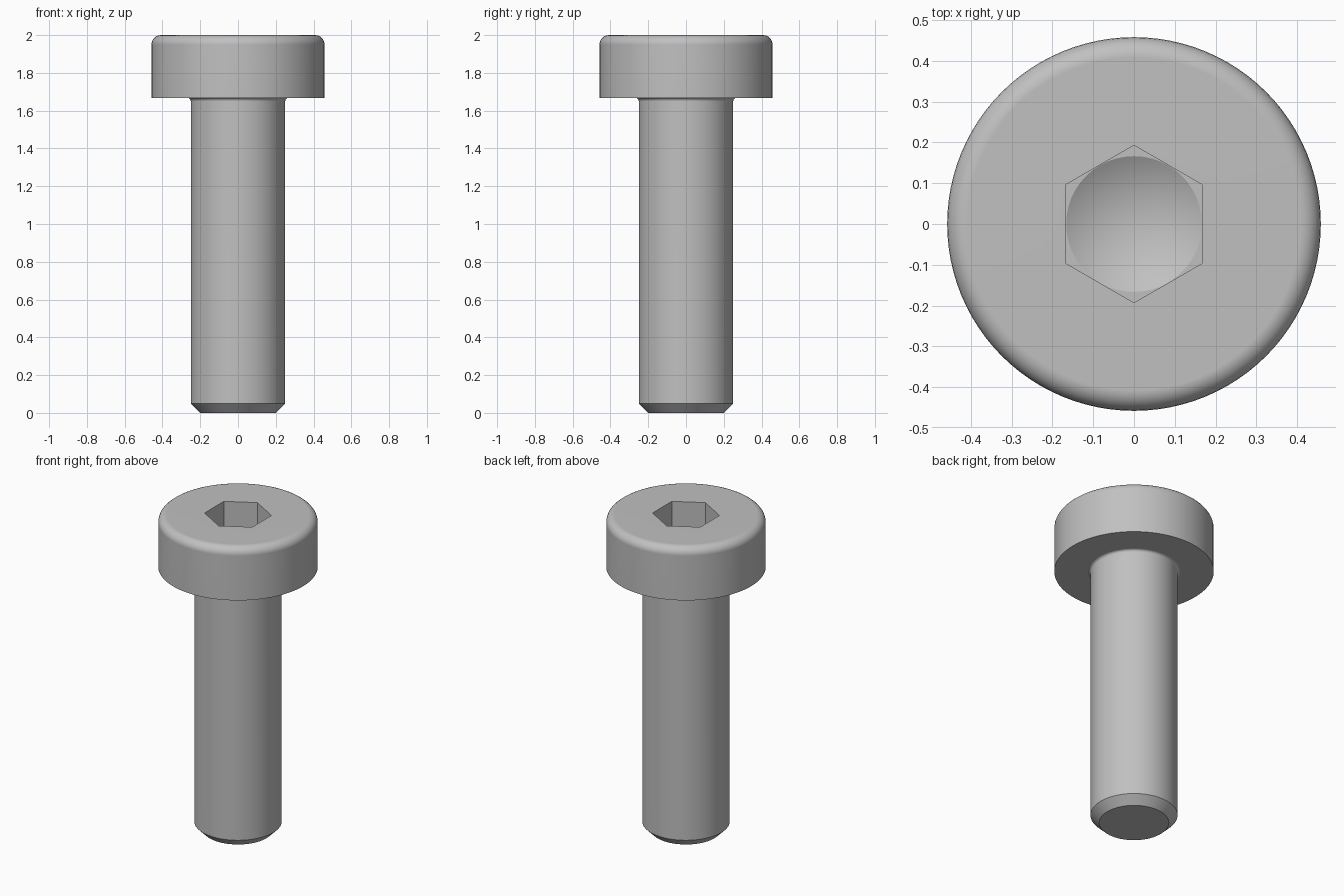
import bpy
import bmesh
from math import cos, sin, pi, radians

if "Cube" in bpy.data.objects:
    bpy.data.objects.remove(bpy.data.objects["Cube"], do_unlink=True)

SEGMENTS = 96                      # divisible by 12, so socket corners land on vertices
SHANK_R, HEAD_R, TIP_R = 0.25, 0.458, 0.2
HEAD_BASE, TOP = 1.667, 2.0
CHAMFER, NECK_FILLET, RIM_FILLET = 0.05, 0.017, 0.05
SOCKET_A, SOCKET_FLOOR = 0.167, 1.75   # half width across flats, floor height


def steel_material():
    mat = bpy.data.materials.new("steel_grey")
    colour = (0.53, 0.53, 0.53, 1.0)
    mat.use_nodes = True
    mat.diffuse_color = colour
    mat.node_tree.nodes["Principled BSDF"].inputs["Base Color"].default_value = colour
    return mat


def arc(cx, cz, radius, start, end, steps=6):
    """Profile points (radius, height, round) along a fillet."""
    angles = [radians(start + (end - start) * i / steps) for i in range(steps + 1)]
    return [(cx + radius * cos(a), cz + radius * sin(a), False) for a in angles]


def hex_factor(angle):
    """Distance to a unit hexagon's side, with corners on the y axis."""
    return 1 / cos((angle + pi / 6) % (pi / 3) - pi / 6)


def ring(bm, r, z, is_hex):
    verts = []
    for i in range(SEGMENTS):
        a = 2 * pi * i / SEGMENTS
        d = r * hex_factor(a) if is_hex else r
        verts.append(bm.verts.new((d * cos(a), d * sin(a), z)))
    return verts


# Shank with chamfered tip and a small fillet under the head
profile = [(TIP_R, 0, False), (SHANK_R, CHAMFER, False)]
profile += arc(SHANK_R + NECK_FILLET, HEAD_BASE - NECK_FILLET, NECK_FILLET, 180, 90, 4)

# Cylindrical head with rounded upper rim
profile += [(HEAD_R, HEAD_BASE, False)]
profile += arc(HEAD_R - RIM_FILLET, TOP - RIM_FILLET, RIM_FILLET, 0, 90)

# Hexagonal socket, its floor corners, and the drilled cone
profile += [(SOCKET_A, TOP, True), (SOCKET_A, SOCKET_FLOOR, True),
            (SOCKET_A * 0.995, SOCKET_FLOOR, False)]
cone_tip = SOCKET_FLOOR - SOCKET_A * 0.577

bm = bmesh.new()
rings = [ring(bm, *point) for point in profile]
for low, high in zip(rings, rings[1:]):
    for i in range(SEGMENTS):
        j = (i + 1) % SEGMENTS
        bm.faces.new((low[i], low[j], high[j], high[i]))
bm.faces.new(list(reversed(rings[0])))
apex = bm.verts.new((0, 0, cone_tip))
for i in range(SEGMENTS):
    bm.faces.new((rings[-1][i], rings[-1][(i + 1) % SEGMENTS], apex))
bm.normal_update()

mesh = bpy.data.meshes.new("socket_bolt")
bm.to_mesh(mesh)
bm.free()
mesh.materials.append(steel_material())
bolt = bpy.data.objects.new("socket_bolt", mesh)
bpy.context.scene.collection.objects.link(bolt)

# Smooth round surfaces, crisp chamfers and socket edges
bpy.ops.object.select_all(action="DESELECT")
bolt.select_set(True)
bpy.context.view_layer.objects.active = bolt
bpy.ops.object.shade_smooth_by_angle(angle=radians(25))
weighted = bolt.modifiers.new("flat_normals", "WEIGHTED_NORMAL")
weighted.keep_sharp = True
